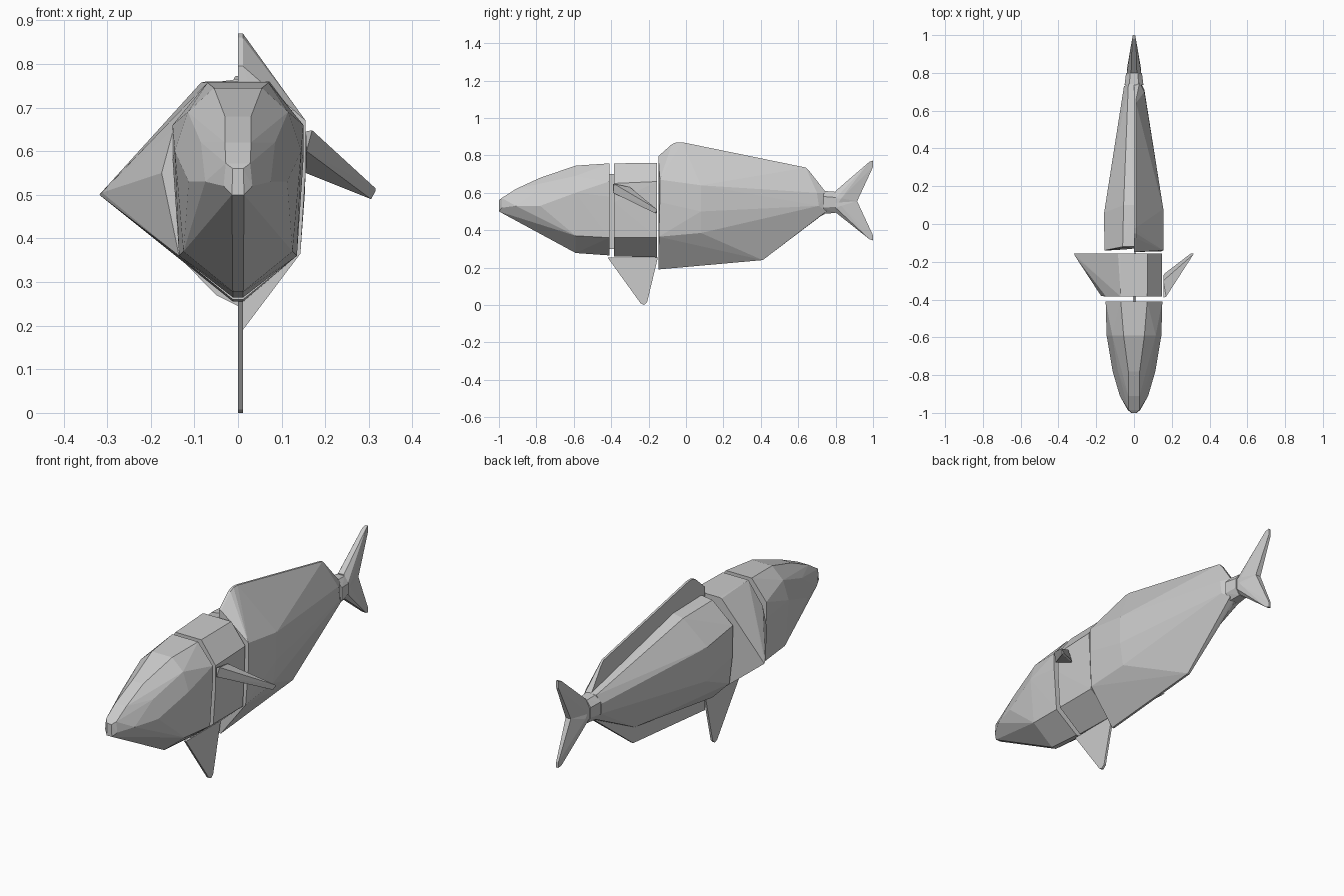
import bpy, bmesh


def hull(name, pts):
    """Faceted solid wrapped around a few control points."""
    bm = bmesh.new()
    for p in pts:
        bm.verts.new(p)
    res = bmesh.ops.convex_hull(bm, input=bm.verts)
    junk = {g for g in res["geom_interior"] + res["geom_unused"]
            if isinstance(g, bmesh.types.BMVert)}
    bmesh.ops.delete(bm, geom=list(junk), context='VERTS')
    bmesh.ops.dissolve_limit(bm, angle_limit=0.03, verts=bm.verts, edges=bm.edges)
    bmesh.ops.recalc_face_normals(bm, faces=bm.faces)
    me = bpy.data.meshes.new(name)
    bm.to_mesh(me)
    bm.free()
    ob = bpy.data.objects.new(name, me)
    bpy.context.collection.objects.link(ob)
    return ob


def ring(y, half):
    """Mirrored cross-section at y from (x, z) points."""
    return [(s * x, y, z) for x, z in half for s in (1, -1)]


def plate(profile, x0, x1):
    """Both sides of a flat (y, z) outline."""
    return [(x, y, z) for y, z in profile for x in (x0, x1)]


# Head
body = [(0.07, 0.757), (0.15, 0.66), (0.15, 0.58), (0.135, 0.36), (0.012, 0.265)]
hull("head", ring(-0.41, body)
     + ring(-0.59, [(0.055, 0.745), (0.115, 0.69), (0.145, 0.6), (0.125, 0.37), (0.012, 0.278)])
     + ring(-0.78, [(0.03, 0.68), (0.085, 0.62), (0.113, 0.53)])
     + ring(-0.91, [(0.075, 0.53), (0.03, 0.62)])
     + ring(-0.985, [(0.033, 0.52), (0.028, 0.572)])
     + ring(-1.0, [(0.014, 0.50), (0.012, 0.56)]))

# Middle of the body, merged with the left pectoral fin
hull("middle_body_with_left_fin",
     ring(-0.385, [(0.07, 0.757), (0.148, 0.65), (0.148, 0.55), (0.135, 0.36), (0.012, 0.26)])
     + ring(-0.155, [(0.072, 0.76), (0.148, 0.66), (0.135, 0.36), (0.012, 0.255)])
     + [(-0.085, -0.155, 0.757), (-0.175, -0.38, 0.55),
        (-0.318, -0.155, 0.5), (-0.312, -0.17, 0.505)])
hull("neck_core", ring(-0.42, [(0.006, 0.7), (0.006, 0.3)])
     + ring(-0.38, [(0.006, 0.7), (0.006, 0.3)]))

# Right pectoral fin
hull("right_fin", [(0.155, -0.39, 0.645), (0.17, -0.385, 0.648), (0.157, -0.39, 0.60),
                   (0.155, -0.275, 0.55), (0.165, -0.26, 0.548), (0.155, -0.3, 0.63),
                   (0.305, -0.165, 0.49), (0.315, -0.16, 0.515), (0.315, -0.155, 0.508),
                   (0.302, -0.155, 0.492)])

# Belly fin
hull("belly_fin", plate([(-0.42, 0.255), (-0.15, 0.255), (-0.208, 0.015),
                         (-0.225, 0.0), (-0.242, 0.008)], 0.0, 0.011))

# Right rear half, including the dorsal and anal ridges
hull("right_rear_body_with_dorsal_ridge",
     plate([(-0.148, 0.795), (-0.075, 0.86), (-0.05, 0.87), (-0.02, 0.87), (0.64, 0.735),
            (0.66, 0.715), (0.74, 0.6), (0.74, 0.49), (0.41, 0.24), (-0.148, 0.19)], 0.0, 0.011)
     + [(0.155, -0.14, 0.67), (0.155, -0.14, 0.55), (0.143, -0.145, 0.365),
        (0.155, 0.08, 0.64), (0.153, 0.08, 0.5), (0.135, 0.08, 0.385),
        (0.055, 0.7, 0.6), (0.055, 0.71, 0.53), (0.035, 0.75, 0.5), (0.03, 0.75, 0.6)])

# Left rear half
hull("left_rear_body",
     [(0, -0.12, 0.765), (-0.06, -0.12, 0.757), (-0.157, -0.14, 0.65),
      (-0.155, -0.14, 0.5), (-0.138, -0.14, 0.36), (-0.05, -0.135, 0.27), (0, -0.13, 0.245),
      (-0.158, 0.06, 0.62), (-0.15, 0.06, 0.45), (-0.055, 0.1, 0.75), (0, 0.1, 0.76),
      (0, 0.4, 0.315), (0, 0.74, 0.61), (-0.03, 0.74, 0.61), (-0.053, 0.73, 0.57),
      (-0.05, 0.73, 0.52), (-0.025, 0.74, 0.49), (0, 0.74, 0.485)])

# Tail root and the two tail lobes
hull("tail_root", ring(0.735, [(0.025, 0.61), (0.05, 0.58), (0.05, 0.52), (0.025, 0.488)])
     + ring(0.8, [(0.02, 0.605), (0.042, 0.575), (0.042, 0.525), (0.02, 0.492)]))
hull("upper_tail_lobe", ring(0.8, [(0.015, 0.61), (0.036, 0.57), (0.034, 0.52)])
     + ring(0.83, [(0.036, 0.57)]) + ring(0.915, [(0.014, 0.555)])
     + ring(0.98, [(0.01, 0.765)]) + ring(1.0, [(0.006, 0.772), (0.006, 0.738)]))
hull("lower_tail_lobe", ring(0.8, [(0.034, 0.57), (0.036, 0.52), (0.015, 0.495)])
     + ring(0.83, [(0.036, 0.53)]) + ring(0.915, [(0.014, 0.555)])
     + ring(0.98, [(0.01, 0.352)]) + ring(1.0, [(0.006, 0.345), (0.006, 0.372)]))
